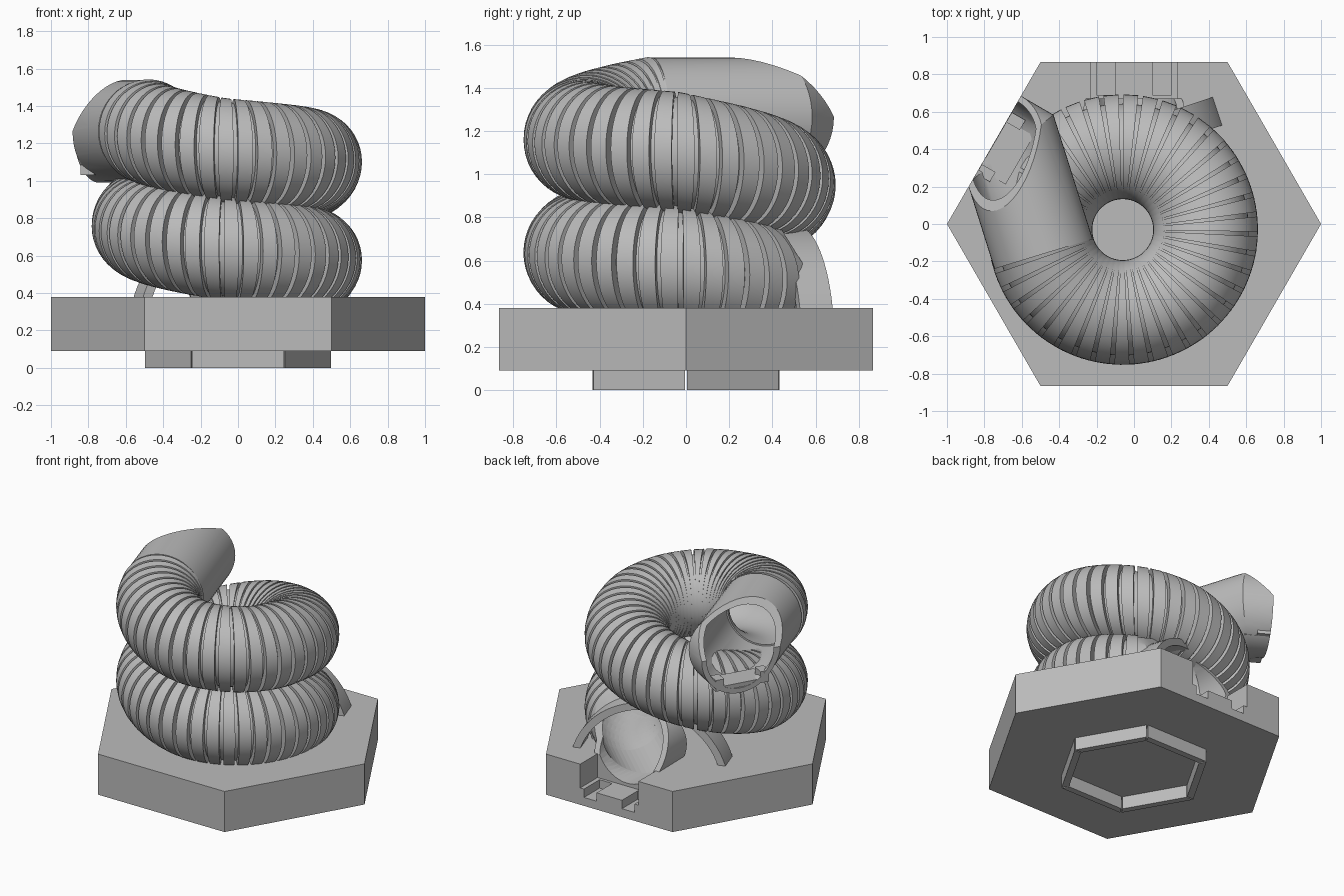
import bpy, bmesh
from math import cos, sin, radians, pi, tau
from mathutils import Vector, Matrix

cube = bpy.data.objects.get("Cube")
if cube:
    bpy.data.objects.remove(cube)

grey = bpy.data.materials.new("plain_grey")
grey.use_nodes = True
grey.diffuse_color = (0.5, 0.5, 0.5, 1)
grey.node_tree.nodes["Principled BSDF"].inputs["Base Color"].default_value = (0.5, 0.5, 0.5, 1)

SEG = 48
UP = Vector((0, 0, 1))
CENTRE = Vector((-0.06, -0.03, 0))
COIL_R, TUBE_R, BORE_R = 0.443, 0.28, 0.23
START, END, RIBS = 50, -523, 68


def finish(bm, name, smooth=False):
    bmesh.ops.recalc_face_normals(bm, faces=bm.faces)
    mesh = bpy.data.meshes.new(name)
    bm.to_mesh(mesh)
    bm.free()
    ob = bpy.data.objects.new(name, mesh)
    bpy.context.collection.objects.link(ob)
    mesh.materials.append(grey)
    if smooth:
        bpy.ops.object.select_all(action='DESELECT')
        ob.select_set(True)
        bpy.context.view_layer.objects.active = ob
        bpy.ops.object.shade_smooth_by_angle(angle=radians(30))
    return ob


def sweep(rings, closed):
    """Skin rings of (centre, side vector, radius, outer groove depth)."""
    bm = bmesh.new()
    loops = []
    for c, side, r, groove in rings:
        loop = []
        for i in range(SEG):
            t = tau * i / SEG
            rr = r - groove * (0.5 + 0.5 * cos(t))
            loop.append(bm.verts.new(c + side * (rr * cos(t)) + UP * (rr * sin(t))))
        loops.append(loop)
    pairs = list(zip(loops, loops[1:] + loops[:1]))
    for a, b in pairs if closed else pairs[:-1]:
        for i in range(SEG):
            j = (i + 1) % SEG
            bm.faces.new((a[i], a[j], b[j], b[i]))
    if not closed:
        bm.faces.new(loops[0])
        bm.faces.new(loops[-1])
    return bm


def trim(bm, point, normal):
    """Cut away everything past a plane and cap the wall."""
    geom = bm.verts[:] + bm.edges[:] + bm.faces[:]
    cut = bmesh.ops.bisect_plane(bm, geom=geom, plane_co=point, plane_no=normal, clear_outer=True)
    edges = [e for e in cut["geom_cut"] if isinstance(e, bmesh.types.BMEdge)]
    bmesh.ops.triangle_fill(bm, edges=edges, use_beauty=True)


def prism(name, outline, z0, z1):
    bm = bmesh.new()
    face = bm.faces.new([bm.verts.new((x, y, z0)) for x, y in outline])
    ext = bmesh.ops.extrude_face_region(bm, geom=[face])
    verts = [v for v in ext["geom"] if isinstance(v, bmesh.types.BMVert)]
    bmesh.ops.translate(bm, vec=(0, 0, z1 - z0), verts=verts)
    return finish(bm, name)


def block(name, x0, x1, y0, y1, z0, z1):
    return prism(name, [(x0, y0), (x1, y0), (x1, y1), (x0, y1)], z0, z1)


def polar(deg, r=1.0):
    return Vector((r * cos(radians(deg)), r * sin(radians(deg)), 0))


def carve(target, cutter):
    mod = target.modifiers.new(cutter.name, 'BOOLEAN')
    mod.operation, mod.solver, mod.object = 'DIFFERENCE', 'EXACT', cutter
    cutter.hide_render = True
    cutter.hide_viewport = True


# Height of the coil centre line at each turn angle; it climbs faster at the back
HEIGHTS = [(50, .5), (0, .575), (-90, .635), (-180, .76), (-270, .95),
           (-360, 1.1), (-450, 1.16), (-523, 1.265)]


def coil_height(a):
    for (a0, z0), (a1, z1) in zip(HEIGHTS, HEIGHTS[1:]):
        if a >= a1 - 0.001:
            return z0 + (z1 - z0) * (a0 - a) / (a0 - a1)
    return HEIGHTS[-1][1]


def on_coil(a, r, groove=0.0):
    return (CENTRE + polar(a, COIL_R) + UP * coil_height(a), polar(a), r, groove)


# Ribbed coil with hollow bore
step = (END - START) / RIBS
outer, bore = [], []
for k in range(RIBS):
    a = START + k * step
    b, n = a + step * 0.76, a + step
    outer += [on_coil(a, TUBE_R), on_coil(b, TUBE_R),
              on_coil(b, TUBE_R, 0.05), on_coil(n, TUBE_R, 0.05)]
    bore.append(on_coil(a, BORE_R))
bore.append(on_coil(END, BORE_R))
finish(sweep(outer + bore[::-1], True), "ribbed_coil", True)


def pipe(path, r):
    return [(c, s, r, 0) for c, s in path]


# Smooth outlet spout, mitred towards the base edge and cut at a slant
out = polar(150)
bend = Vector((-0.66, 0.40, 1.265))
first = on_coil(END, 1)
path = [(first[0], first[1]), (bend, polar(218.7, 1.07)), (bend + out * 0.4, polar(240))]
bm = sweep(pipe(path, 0.275) + pipe(path, 0.24)[::-1], True)
trim(bm, out * 0.866, out)
trim(bm, out * 0.62 + UP * 1.54, out * 0.29 + UP * 0.26)
finish(bm, "outlet_spout", True)

# Track connector on the spout floor
turn = Matrix.Rotation(radians(60), 4, 'Z')
for name, x0, x1, y0, z1 in [("outlet_floor", -.16, .16, .7, 1.06),
                             ("outlet_tab_a", -.19, -.13, .78, 1.11),
                             ("outlet_tab_b", .13, .19, .78, 1.11)]:
    ob = block(name, x0, x1, y0, 0.864, 1.03, z1)
    ob.data.transform(turn)

# Inlet scoop leading from the base edge into the coil
first = on_coil(START, 1)
inlet = [(Vector((0, 0.9, 0.45)), polar(0)), (Vector((0, 0.5, 0.47)), polar(25, 1.1)),
         (first[0], first[1])]
bm = sweep(pipe(inlet, 0.27) + pipe(inlet, BORE_R)[::-1], True)
trim(bm, Vector((0, 0.67, 0)), Vector((0, 1, 0)))
trim(bm, Vector((0, 0.67, 0.38)), Vector((0, 0.8, 0.5)))
finish(bm, "inlet_scoop", True)

# Hexagonal base with the connector notch and channel cut out
base = prism("hexagon_base", [polar(60 * i).xy for i in range(6)], 0.09, 0.38)
run = pipe(inlet, BORE_R) + [on_coil(a, BORE_R) for a in range(40, -50, -10)]
carve(base, finish(sweep(run, False), "channel_cutter"))
carve(base, block("notch_cutter", -.23, .23, .67, 1, .21, .6))
for s in (-1, 1):
    x0, x1 = sorted((s * .1, s * .2))
    carve(base, block("slot_cutter", x0, x1, .69, 1, .15, .5))

# Six foot rails under the base
for i in range(6):
    a = 60 * i + 30
    mid, along = polar(a), polar(a + 90)
    corners = [mid * d + along * w for d, w in
               ((.433, .245), (.433, -.245), (.388, -.219), (.388, .219))]
    prism("foot_rail", [c.xy for c in corners], 0, 0.09)

# Support arch standing across the inlet
bm = bmesh.new()
span, depth = polar(18.5), polar(108.5)
mid = Vector((-0.04, 0.43, 0.22))
sections = []
for i in range(33):
    t = radians(14) + (pi - radians(28)) * i / 32
    ray = span * cos(t) + UP * sin(t)
    sections.append([bm.verts.new(mid + ray * r + depth * w) for r, w in
                     ((.54, -.07), (.54, .09), (.49, .09), (.49, -.07))])
for a, b in zip(sections, sections[1:]):
    for i in range(4):
        j = (i + 1) % 4
        bm.faces.new((a[i], a[j], b[j], b[i]))
bm.faces.new(sections[0])
bm.faces.new(sections[-1])
finish(bm, "support_arch", True)
